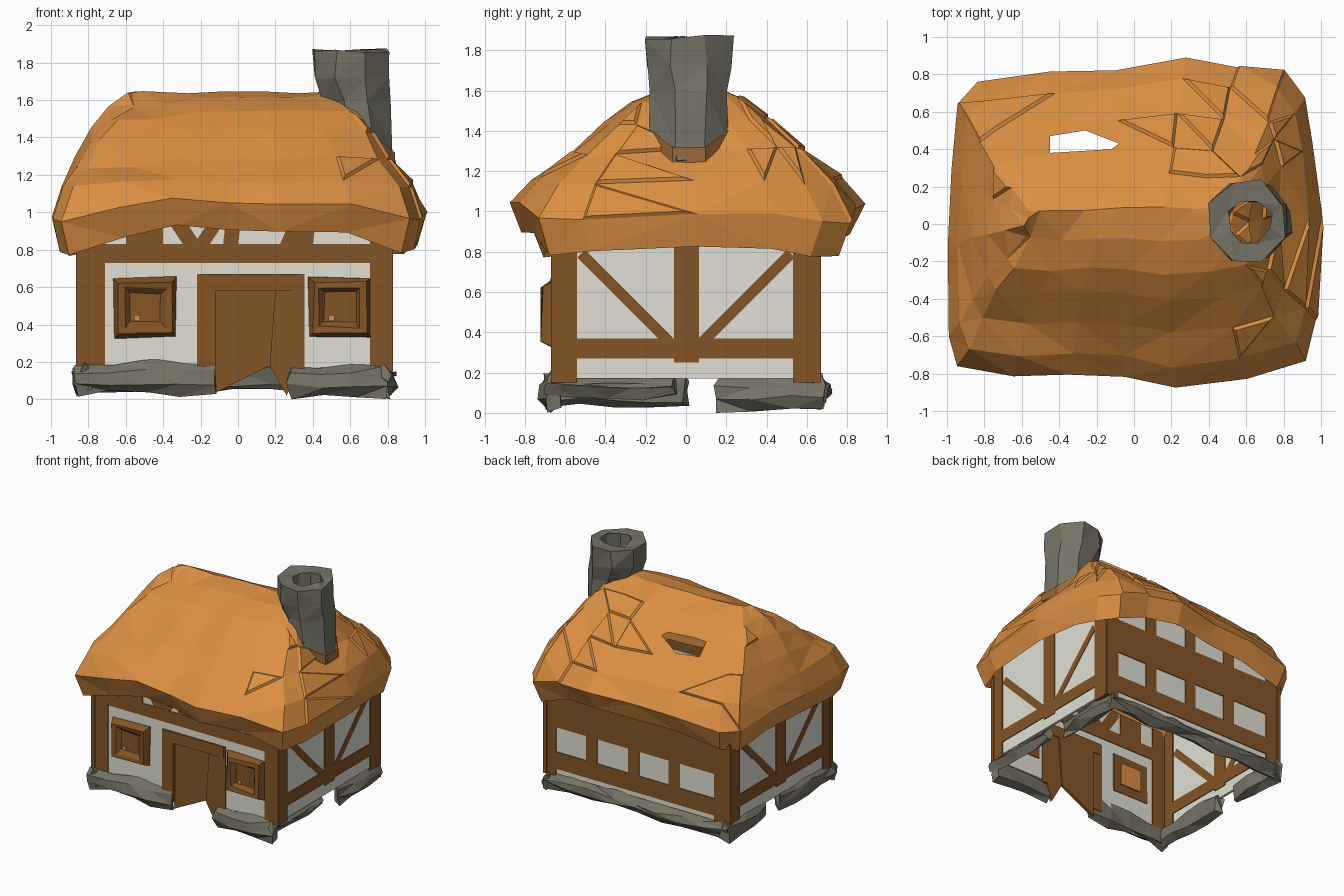
import bpy, bmesh, math, random
from mathutils import Vector

random.seed(7)
old = bpy.data.objects.get("Cube")
if old:
    bpy.data.objects.remove(old, do_unlink=True)


def material(name, colour):
    mat = bpy.data.materials.new(name)
    mat.use_nodes = True
    mat.diffuse_color = (*colour, 1)
    shader = next(n for n in mat.node_tree.nodes if n.type == "BSDF_PRINCIPLED")
    shader.inputs["Base Color"].default_value = (*colour, 1)
    shader.inputs["Roughness"].default_value = 0.9
    return mat


THATCH = material("thatch orange", (0.70, 0.27, 0.055))
SOOTY = material("sooty thatch", (0.34, 0.14, 0.04))
TIMBER = material("timber brown", (0.23, 0.09, 0.02))
PLASTER = material("plaster white", (0.75, 0.74, 0.66))
STONE = material("stone grey", (0.18, 0.17, 0.13))


def finish(name, bm, mat):
    bmesh.ops.recalc_face_normals(bm, faces=bm.faces[:])
    mesh = bpy.data.meshes.new(name)
    bm.to_mesh(mesh)
    bm.free()
    mesh.materials.append(mat)
    obj = bpy.data.objects.new(name, mesh)
    bpy.context.collection.objects.link(obj)
    return obj


def jitter(bm, amount):
    for v in bm.verts:
        v.co += Vector([random.uniform(-amount, amount) for _ in range(3)])


def loft(rings, caps=True):
    """Skin a list of closed rings with equal point counts."""
    bm = bmesh.new()
    rows = [[bm.verts.new(p) for p in ring] for ring in rings]
    for a, b in zip(rows, rows[1:]):
        for i in range(len(a)):
            j = (i + 1) % len(a)
            bm.faces.new((a[i], a[j], b[j], b[i]))
    if caps:
        bm.faces.new(rows[0])
        bm.faces.new(rows[-1])
    return bm


def prism(name, points, axis, near, far, mat):
    """Extrude a (u, z) outline along x or y."""
    def place(u, n, z):
        return (u, n, z) if axis == "y" else (n, u, z)
    rings = [[place(u, n, z) for u, z in points] for n in (near, far)]
    return finish(name, loft(rings), mat)


def rect(u0, u1, z0, z1):
    return [(u0, z0), (u1, z0), (u1, z1), (u0, z1)]


# Wall planes: axis and the two faces of each thin wall
LX, RX, HY, THICK, PAINT = 0.82, -0.855, 0.66, 0.02, 0.006
WALLS = {
    "front": ("y", -HY, -HY + THICK),
    "back": ("y", HY - THICK, HY),
    "left": ("x", LX - THICK, LX),
    "right": ("x", RX, RX + THICK),
}


def on_wall(name, side, points, mat=TIMBER, grow=PAINT):
    axis, near, far = WALLS[side]
    return prism(f"{side}_{name}", points, axis, near - grow, far + grow, mat)


def brace(name, side, a, b, width):
    a, b = Vector(a), Vector(b)
    d = (b - a).normalized() * width / 2
    n = Vector((-d.y, d.x))
    on_wall(name, side, [a - n, b - n, b + n, a + n], grow=PAINT - 0.002)


# Plaster walls
BASE, TOP = 0.17, 1.0
door_gap = [(RX, BASE), (-0.14, BASE), (-0.14, 0.6), (0.31, 0.6),
            (0.31, BASE), (LX, BASE), (LX, TOP), (RX, TOP)]
on_wall("wall", "front", door_gap, PLASTER, 0)
on_wall("wall", "back", rect(RX, LX, BASE, TOP), PLASTER, 0)
gable = [(-HY, BASE), (HY, BASE), (HY, TOP), (0.4, 1.04), (-0.4, 1.04), (-HY, TOP)]
for side in ("left", "right"):
    on_wall("wall", side, gable, PLASTER, 0)

# Corner posts
for side, spans in (("front", ((RX - 0.01, -0.71), (0.705, 0.83))),
                    ("back", ((RX - 0.01, -0.72), (0.71, 0.83))),
                    ("left", ((-0.67, -0.54), (0.53, 0.67))),
                    ("right", ((-0.67, -0.54), (0.53, 0.67)))):
    for span in spans:
        on_wall("corner_post", side, rect(*span, 0.15, TOP))

# Gable timbers
for side in ("left", "right"):
    on_wall("middle_post", side, rect(-0.06, 0.065, 0.25, 1.04))
    on_wall("low_rail", side, rect(-0.55, 0.55, 0.27, 0.37))
    for s in (-1, 1):
        brace("diagonal", side, (s * 0.52, 0.79), (s * 0.05, 0.32), 0.055)

# Back timbers: broad rails and posts around the panels
for z0, z1 in ((0.21, 0.35), (0.55, 0.83)):
    on_wall("rail", "back", rect(-0.73, 0.72, z0, z1))
for u in (-0.36, 0.01, 0.39):
    on_wall("post", "back", rect(u - 0.05, u + 0.05, 0.22, TOP))

# Front timbers
on_wall("top_rail", "front", rect(-0.72, 0.72, 0.73, 0.83))
on_wall("eave_rail", "front", rect(-0.6, -0.4, 0.82, TOP))
on_wall("eave_post", "front", [(0.22, 0.82), (0.4, 0.82), (0.42, TOP), (0.3, TOP)])
brace("short_brace", "front", (-0.24, 0.82), (-0.36, 1.0), 0.08)
brace("short_brace", "front", (-0.2, 0.82), (-0.08, 1.0), 0.07)
brace("short_brace", "front", (-0.04, 0.82), (-0.02, 1.0), 0.08)
on_wall("door_post_a", "front", rect(-0.22, -0.12, 0.1, 0.67))
on_wall("door_post_b", "front", rect(0.29, 0.355, 0.15, 0.67))
on_wall("door_lintel", "front", rect(-0.2, 0.34, 0.58, 0.67), grow=0.012)

# Door in two leaves with ragged feet
prism("door_leaf", [(-0.13, 0.03), (0.17, 0.18), (0.2, 0.59), (-0.13, 0.59)],
      "y", -0.645, -0.625, TIMBER)
prism("door_side_leaf", [(0.17, 0.18), (0.26, 0.02), (0.32, 0.16), (0.3, 0.59), (0.2, 0.59)],
      "y", -0.66, -0.635, TIMBER)


# Windows: projecting frame, sunken pane, warm inner plate and knot
def window(name, x0, x1, z0, z1):
    bm = loft([[(x, y, z) for x, z in rect(x0 + t, x1 - t, z0 + t, z1 - t)]
               for y, t in ((-0.63, 0), (-0.67, 0), (-0.715, 0.025), (-0.715, 0.055), (-0.685, 0.08))])
    jitter(bm, 0.008)
    finish(name, bm, TIMBER)
    prism(name + "_inner_plate", rect(x0 + 0.07, x1 - 0.07, z0 + 0.07, z1 - 0.07),
          "y", -0.63, -0.621, THATCH)
    cx = (x0 + x1) / 2
    prism(name + "_knot", rect(cx - 0.06, cx - 0.03, 0.42, 0.45), "y", -0.698, -0.69, THATCH)


window("right_window", -0.66, -0.33, 0.33, 0.65)
window("left_window", 0.38, 0.71, 0.33, 0.65)


# Rough stone footing strips
def footing(name, start, end, low, high, steps):
    a, b = Vector(start), Vector(end)
    side = (b - a).normalized()
    out = Vector((side.y, -side.x))
    rings = []
    for i in range(steps + 1):
        p = a.lerp(b, i / steps)
        ends = 0.6 if i in (0, steps) else 1
        section = ((-0.03, low + 0.03), (0.02, low), (0.06 * ends, low + 0.06),
                   (0.05 * ends, high - 0.05), (0.0, high), (-0.03, high - 0.02))
        rings.append([(p.x + out.x * o, p.y + out.y * o, z) for o, z in section])
    bm = loft(rings)
    jitter(bm, 0.018)
    bmesh.ops.triangulate(bm, faces=bm.faces[:])
    for v in bm.verts:
        v.co.z = max(v.co.z, 0)
    finish(name, bm, STONE)


footing("front_right_footing", (-0.86, -0.66), (-0.13, -0.66), 0.03, 0.2, 4)
footing("front_left_footing", (0.27, -0.66), (0.79, -0.66), 0.01, 0.18, 3)
footing("back_footing", (0.8, 0.65), (-0.84, 0.65), 0.04, 0.18, 8)
footing("left_front_footing", (0.78, -0.69), (0.78, -0.06), 0.08, 0.18, 4)
footing("left_back_footing", (0.78, 0.15), (0.78, 0.69), 0.01, 0.19, 3)
footing("right_back_footing", (-0.83, 0.68), (-0.83, 0.2), 0.03, 0.2, 3)
footing("right_front_footing", (-0.83, 0.0), (-0.83, -0.69), 0.03, 0.2, 4)

# Thatched roof: eave outline (x, y, lip height) scaled into rings
EAVE = [(1, .05, .83), (.96, .45, .82), (.92, .68, .78), (.82, .82, .77), (.55, .84, .86),
        (.27, .89, .88), (-.1, .83, .86), (-.45, .81, .85), (-.84, .76, .79),
        (-.95, .65, .77), (-.97, .3, .83), (-1, -.12, .82), (-.99, -.6, .79),
        (-.94, -.76, .78), (-.65, -.81, .86), (-.35, -.8, .93), (-.05, -.81, .9),
        (.23, -.88, .89), (.6, -.83, .9), (.92, -.73, .79), (.98, -.52, .8)]


def roof_ring(sx, sy, z, follow=0.0):
    """Scale the eave; tuck in the chimney end and let the front settle."""
    ring = []
    for x, y, lip in EAVE:
        high = z > 1.25
        tuck = (0.88 if x == 1 else 0.94 if x > 0.9 else 1) if high else 1
        sink = 0.0
        if high and y < -0.4:
            sink = 0.07 if x < -0.5 else 0.025
        ring.append((x * sx * tuck, y * sy, z + (lip - 0.84) * follow - sink))
    return ring


# Thin shell: inside rings first, then eave lip, then outside up to the ridge
bm = loft([
    roof_ring(0.56, 0.08, 1.6), roof_ring(0.66, 0.27, 1.535), roof_ring(0.75, 0.44, 1.425),
    roof_ring(0.84, 0.63, 1.275), roof_ring(0.905, 0.82, 1.12, 0.3),
    roof_ring(0.88, 0.83, 0.98, 0.6), roof_ring(0.955, 0.92, 0.84, 1), roof_ring(1, 1, 1.0, 0.8),
    roof_ring(0.94, 0.87, 1.15, 0.3), roof_ring(0.87, 0.66, 1.31), roof_ring(0.78, 0.46, 1.46),
    roof_ring(0.69, 0.3, 1.565), roof_ring(0.59, 0.1, 1.64)])
jitter(bm, 0.009)
bmesh.ops.recalc_face_normals(bm, faces=bm.faces[:])
bmesh.ops.triangulate(bm, faces=bm.faces[:])
# Raised ragged clumps of thatch, on the back and the chimney side
clumps = []
hole_centre = Vector((-0.27, 0.43))
for f in bm.faces:
    c = f.calc_center_median()
    rough = c.y > 0.2 or c.x > 0.55
    clear = (c.xy - hole_centre).length > 0.33
    if f.normal.z > 0.25 and c.z > 1.02 and rough and clear and random.random() < 0.3:
        clumps.append(f)
bmesh.ops.inset_region(bm, faces=clumps, thickness=0.012, depth=0.016, use_even_offset=True)
bmesh.ops.triangulate(bm, faces=bm.faces[:])
roof = finish("thatched_roof", bm, THATCH)

# Hole worn through the back slope
outline = [(-0.45, 0.38), (-0.12, 0.4), (-0.08, 0.43), (-0.26, 0.5), (-0.45, 0.47)]
cutter = finish("hole_cutter", loft([[(x, y, z) for x, y in outline] for z in (1.1, 1.8)]), THATCH)
cutter.hide_render = True
cut = roof.modifiers.new("hole", "BOOLEAN")
cut.operation, cut.solver, cut.object = "DIFFERENCE", "EXACT", cutter
bpy.context.view_layer.objects.active = roof
bpy.ops.object.modifier_apply(modifier=cut.name)
bpy.data.objects.remove(cutter, do_unlink=True)


# Open stone chimney
def oval(z, cx, rx, ry, slope=0.0):
    turns = [math.tau * (i + 0.5) / 8 for i in range(8)]
    return [(cx + rx * math.cos(t), 0.015 + ry * math.sin(t), z - slope * rx * math.cos(t))
            for t in turns]


bm = loft([oval(1.2, 0.68, 0.09, 0.09), oval(1.25, 0.73, 0.12, 0.13), oval(1.34, 0.68, 0.155, 0.2),
           oval(1.6, 0.63, 0.19, 0.205), oval(1.72, 0.605, 0.215, 0.215),
           oval(1.865, 0.605, 0.215, 0.23), oval(1.86, 0.62, 0.12, 0.12),
           oval(1.5, 0.63, 0.12, 0.12)], caps=False)
jitter(bm, 0.012)
bmesh.ops.triangulate(bm, faces=bm.faces[:])
finish("chimney", bm, STONE)

# Sooty collar where the chimney meets the sloping thatch
finish("chimney_collar", loft([oval(z, 0.65, 0.205, 0.215, 0.8) for z in (1.36, 1.47)], caps=False), SOOTY)
